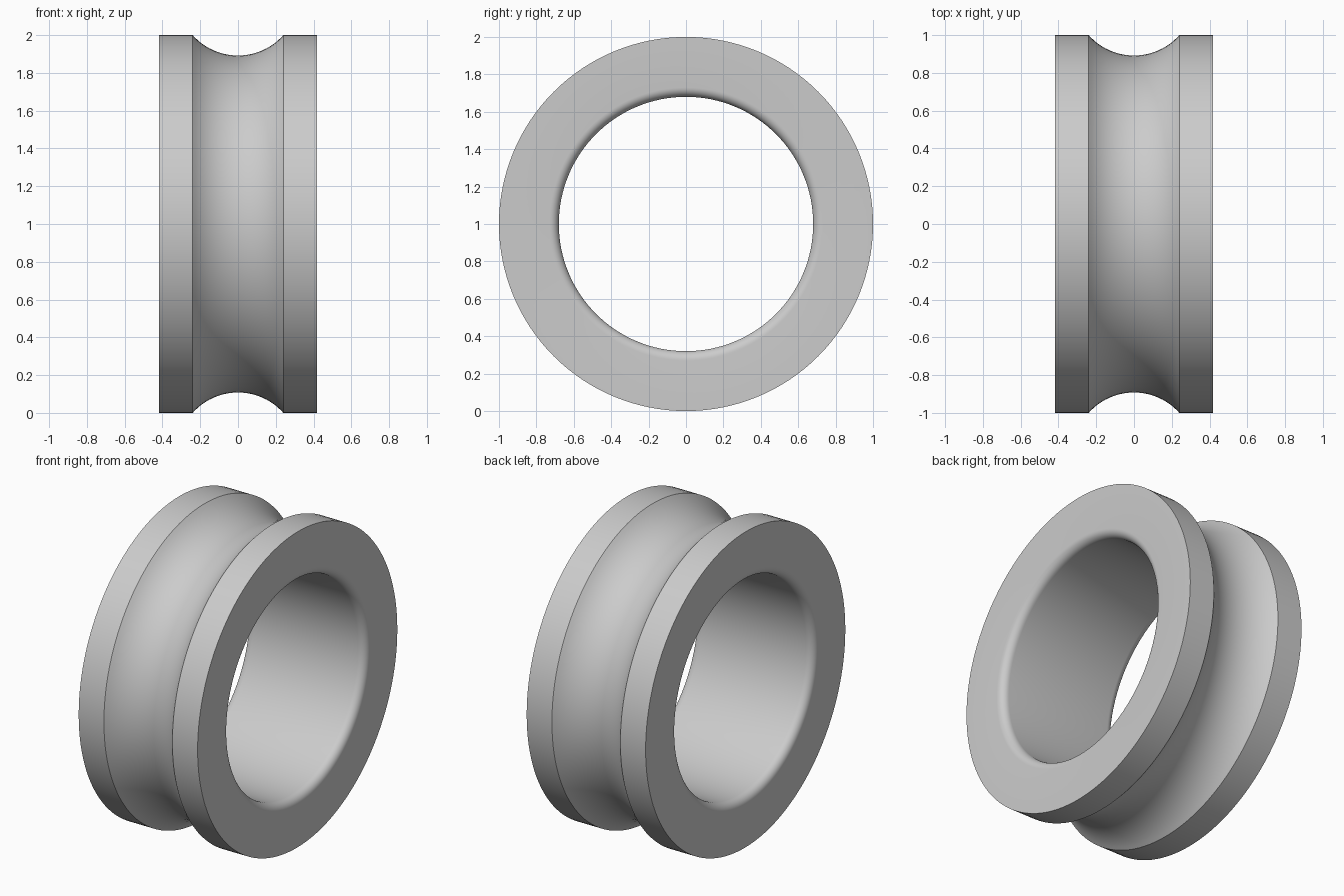
import bpy, bmesh
from math import sin, cos, pi, asin, radians
from mathutils import Matrix, Vector

cube = bpy.data.objects.get("Cube")
if cube:
    bpy.data.objects.remove(cube, do_unlink=True)

HALF_WIDTH, OUTER, BORE = 0.417, 1.0, 0.68
FILLET = 0.05
GROOVE_HALF, GROOVE_DEPTH = 0.24, 0.108
SEGMENTS = 128

steel = bpy.data.materials.new("steel grey")
steel.use_nodes = True
colour = (0.6, 0.6, 0.6, 1)
steel.diffuse_color = colour
steel.node_tree.nodes["Principled BSDF"].inputs["Base Color"].default_value = colour


def arc(cx, cr, radius, start, end, steps):
    """Points of an arc in the (x, radius) profile plane."""
    angles = [start + (end - start) * i / steps for i in range(steps + 1)]
    return [(cx + radius * cos(a), cr + radius * sin(a)) for a in angles]


# Closed section of the ring: outer rims, ball groove, side faces, rounded bore edges
ball = (GROOVE_HALF ** 2 + GROOVE_DEPTH ** 2) / (2 * GROOVE_DEPTH)
sweep = asin(GROOVE_HALF / ball)
edge_x, edge_r = HALF_WIDTH - FILLET, BORE + FILLET
profile = [(-HALF_WIDTH, OUTER)]
profile += arc(0, OUTER - GROOVE_DEPTH + ball, ball, -pi / 2 - sweep, -pi / 2 + sweep, 24)
profile += [(HALF_WIDTH, OUTER)]
profile += arc(edge_x, edge_r, FILLET, 0, -pi / 2, 8)
profile += arc(-edge_x, edge_r, FILLET, -pi / 2, -pi, 8)

# Turn the section around the x axis
bm = bmesh.new()
verts = [bm.verts.new((x, 0, r)) for x, r in profile]
edges = [bm.edges.new((v, verts[i - 1])) for i, v in enumerate(verts)]
bmesh.ops.spin(bm, geom=verts + edges, cent=Vector((0, 0, 0)), axis=Vector((1, 0, 0)),
               angle=2 * pi, steps=SEGMENTS, use_merge=True)
bmesh.ops.remove_doubles(bm, verts=bm.verts, dist=1e-5)
bmesh.ops.recalc_face_normals(bm, faces=bm.faces)
bmesh.ops.transform(bm, matrix=Matrix.Translation((0, 0, OUTER)), verts=bm.verts)

mesh = bpy.data.meshes.new("bearing_inner_ring")
bm.to_mesh(mesh)
bm.free()
mesh.materials.append(steel)
ring = bpy.data.objects.new("bearing_inner_ring", mesh)
bpy.context.collection.objects.link(ring)

# Smooth curved surfaces, crisp rim and groove edges
bpy.ops.object.select_all(action="DESELECT")
ring.select_set(True)
bpy.context.view_layer.objects.active = ring
bpy.ops.object.shade_smooth_by_angle(angle=radians(30))
